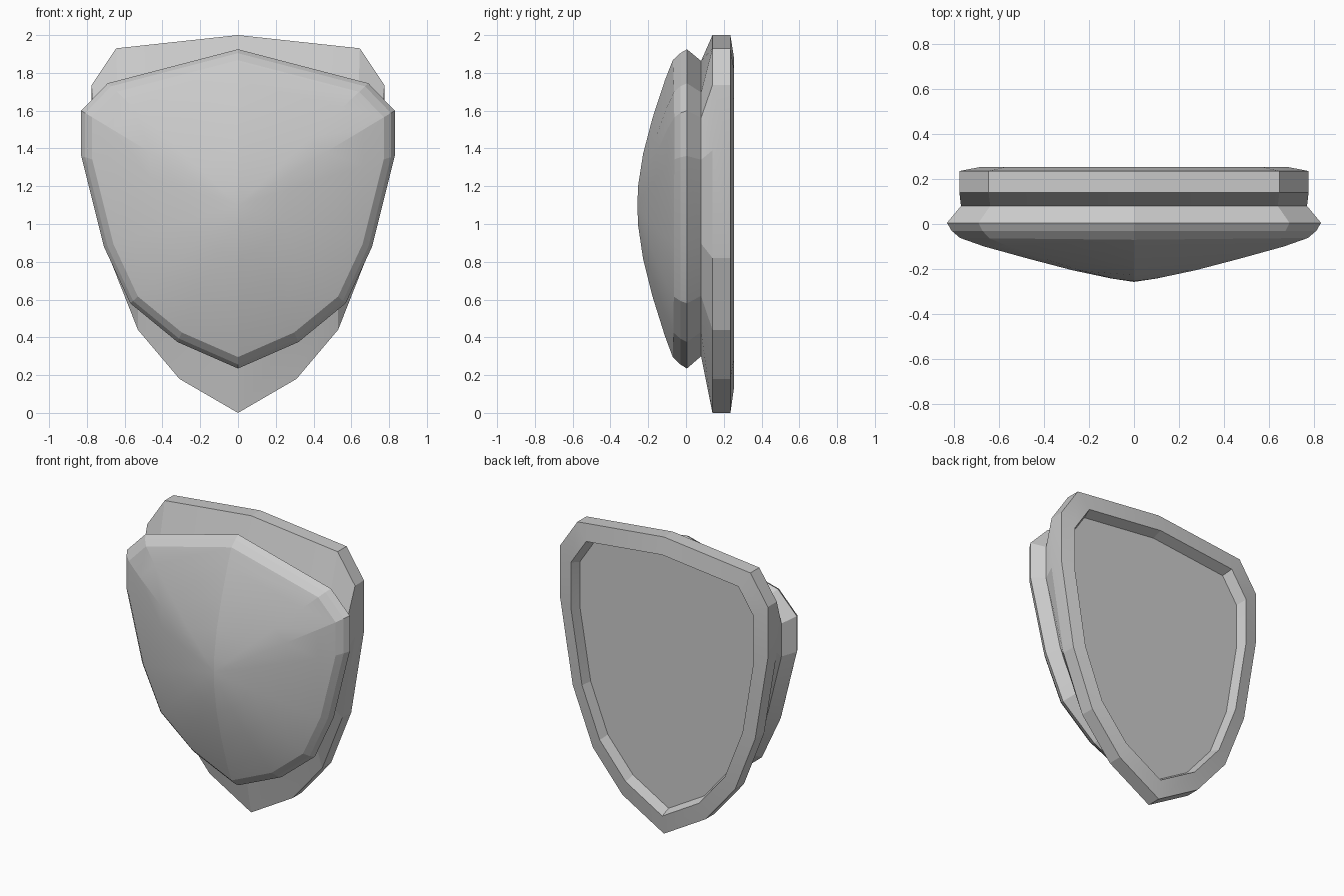
import bpy, bmesh

if "Cube" in bpy.data.objects:
    bpy.data.objects.remove(bpy.data.objects["Cube"])

# Right-hand half outlines (x, z), running from the top point to the bottom point
DOME = [(0, 1.925), (0.69, 1.745), (0.83, 1.60), (0.83, 1.36),
        (0.71, 0.88), (0.57, 0.58), (0.32, 0.375), (0, 0.235)]
PLATE = [(0, 2.0), (0.645, 1.93), (0.775, 1.735), (0.775, 1.39),
         (0.68, 0.82), (0.53, 0.44), (0.31, 0.18), (0, 0)]


def ring(half, scale, y, centre, bulge=0.0):
    """Mirror a half outline, scale it about a centre height, place it at y."""
    full = half + [(-x, z) for x, z in half[-2:0:-1]]
    pts = []
    for x, z in full:
        sx = x * scale
        pts.append((sx, y - bulge * (1 - abs(x) / 0.83),
                    centre + (z - centre) * scale))
    return pts


def skin(name, rings, tip=None, cap=False):
    """Bridge rings from front to back, with optional front tip and back cap."""
    bm = bmesh.new()
    loops = [[bm.verts.new(p) for p in r] for r in rings]
    n = len(loops[0])
    for a, b in zip(loops, loops[1:]):
        for i in range(n):
            j = (i + 1) % n
            bm.faces.new((a[i], a[j], b[j], b[i]))
    if tip:
        t = bm.verts.new(tip)
        for i in range(n):
            bm.faces.new((t, loops[0][(i + 1) % n], loops[0][i]))
    if cap:
        bm.faces.new(loops[-1])
    mesh = bpy.data.meshes.new(name)
    bm.to_mesh(mesh)
    bm.free()
    obj = bpy.data.objects.new(name, mesh)
    bpy.context.collection.objects.link(obj)
    bpy.ops.object.select_all(action='DESELECT')
    obj.select_set(True)
    bpy.context.view_layer.objects.active = obj
    bpy.ops.object.shade_smooth_by_angle(angle=0.17)
    return obj


# Domed front shield: (scale, y, extra bulge on the centre line)
steps = [(0.12, -0.242, 0.012), (0.33, -0.205, 0.022), (0.56, -0.155, 0.022),
         (0.80, -0.10, 0.012), (0.93, -0.062, 0.008), (0.975, -0.03, 0),
         (1.0, 0.005, 0), (0.925, 0.08, 0)]
dome_rings = [ring(DOME, s, y, 1.1, b) for s, y, b in steps]
skin("shield_dome", dome_rings, tip=(0, -0.257, 1.1))

# Back plate: flared neck, straight edge, raised rim and recessed panel
plate_rings = [dome_rings[-1],
               ring(PLATE, 1.0, 0.14, 1.05),
               ring(PLATE, 1.0, 0.235, 1.05),
               ring(PLATE, 0.88, 0.253, 1.05),
               ring(PLATE, 0.855, 0.185, 1.05)]
skin("back_plate", plate_rings, cap=True)
